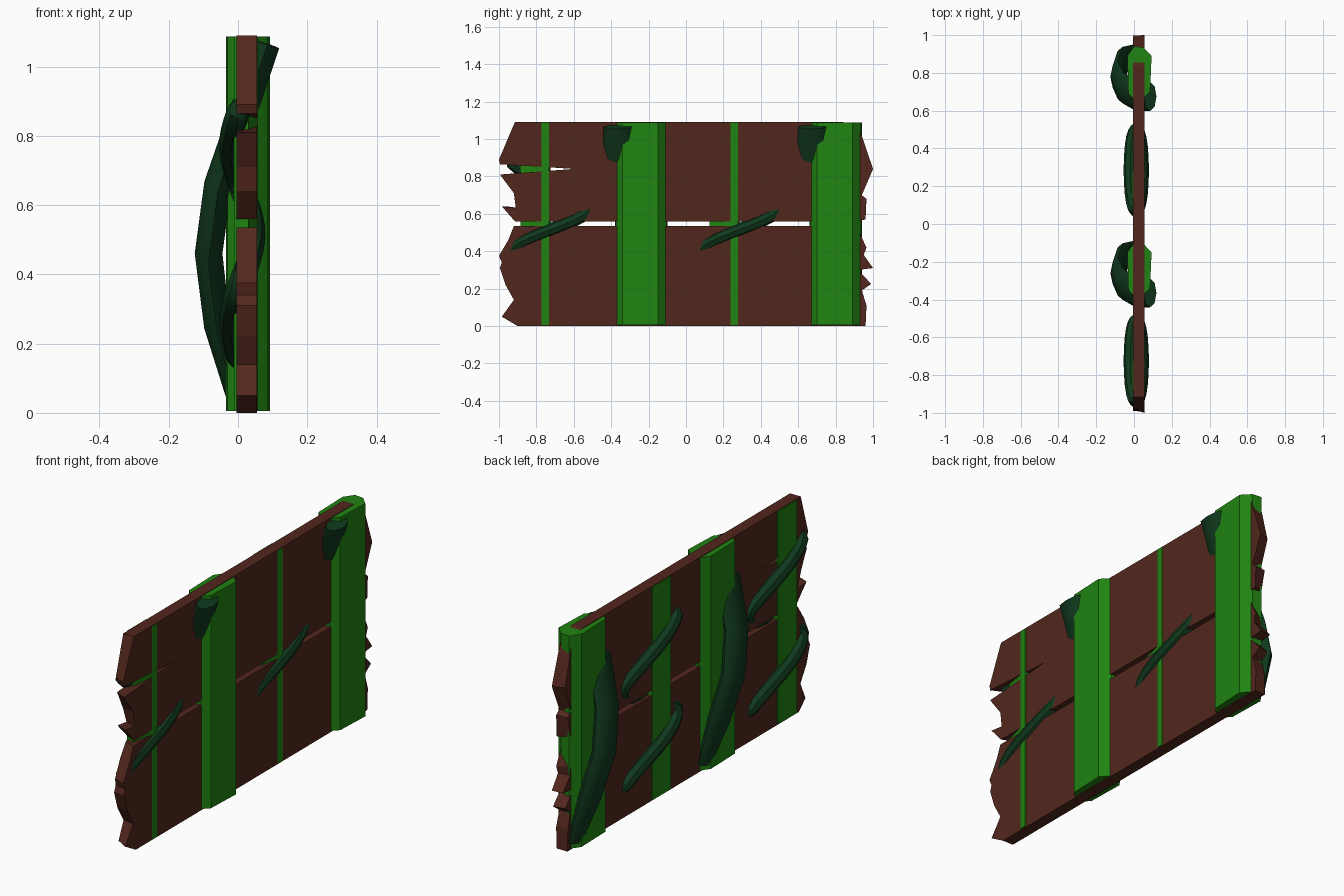
import bpy, bmesh, random
from math import sin, cos, pi, radians
from mathutils import Vector

if "Cube" in bpy.data.objects:
    bpy.data.objects.remove(bpy.data.objects["Cube"])

random.seed(4)


def material(name, rgb):
    m = bpy.data.materials.new(name)
    m.diffuse_color = (*rgb, 1)
    m.use_nodes = True
    m.node_tree.nodes["Principled BSDF"].inputs["Base Color"].default_value = m.diffuse_color
    return m


WOOD = material("dark_wood", (0.085, 0.02, 0.012))
STEM = material("green_stem", (0.014, 0.23, 0.006))
VINE = material("dark_vine", (0.005, 0.04, 0.012))


def add_object(name, rings, mat, smooth=False):
    """Skin a list of matching closed rings and cap both ends."""
    bm = bmesh.new()
    loops = [[bm.verts.new(p) for p in ring] for ring in rings]
    n = len(loops[0])
    for a, b in zip(loops, loops[1:]):
        for i in range(n):
            j = (i + 1) % n
            bm.faces.new((a[i], a[j], b[j], b[i]))
    bm.faces.new(loops[0][::-1])
    bm.faces.new(loops[-1])
    bmesh.ops.recalc_face_normals(bm, faces=bm.faces)
    me = bpy.data.meshes.new(name)
    bm.to_mesh(me)
    bm.free()
    me.materials.append(mat)
    ob = bpy.data.objects.new(name, me)
    bpy.context.collection.objects.link(ob)
    if smooth:
        bpy.context.view_layer.objects.active = ob
        ob.select_set(True)
        bpy.ops.object.shade_smooth_by_angle(angle=radians(40))
        ob.select_set(False)
    return ob


def plank(name, outline):
    # the splintered ends differ a little between the two faces
    near = [(0.055, y, z) for y, z in outline]
    far = []
    for y, z in outline:
        chip = random.uniform(0, 0.035) if abs(y) > 0.9 and 0.02 < z < 1.07 else 0
        far.append((-0.005, y - chip * (1 if y > 0 else -1), z))
    add_object(name, [far, near], WOOD)


def upright(name, section, y0):
    add_object(name, [[(x, y0 + y, z) for x, y in section] for z in (0.005, 1.087)], STEM)


def tube(name, path, rx, ry, sides=8, taper=()):
    """Tube with separate thickness in x and across; ends scaled by taper."""
    pts = [Vector(p) for p in path]
    rings = []
    for i, p in enumerate(pts):
        t = (pts[min(i + 1, len(pts) - 1)] - pts[max(i - 1, 0)]).normalized()
        u = (Vector((1, 0, 0)) - t * t.x).normalized()
        v = t.cross(u)
        s = taper[i] if taper else 1
        rings.append([p + u * rx * s * cos(2 * pi * k / sides)
                      + v * ry * s * sin(2 * pi * k / sides) for k in range(sides)])
    add_object(name, rings, VINE, True)


# Two planks with broken ends; the upper one is split on its left end
plank("lower_plank", [
    (-0.90, 0), (0.96, 0), (0.965, 0.11), (0.94, 0.19), (0.99, 0.225), (0.92, 0.30),
    (1.0, 0.31), (0.95, 0.38), (0.965, 0.42), (0.91, 0.535), (-0.92, 0.535),
    (-0.95, 0.46), (-1.0, 0.375), (-0.985, 0.34), (-0.995, 0.31), (-0.965, 0.22),
    (-0.92, 0.14), (-0.985, 0.05)])
plank("upper_plank", [
    (-0.915, 0.56), (0.91, 0.56), (0.96, 0.57), (0.965, 0.68), (0.94, 0.70),
    (1.0, 0.84), (0.92, 1.075), (0.84, 1.09), (-0.915, 1.09), (-1.0, 0.89),
    (-0.995, 0.865), (-0.6, 0.84), (-0.995, 0.81), (-0.92, 0.71), (-0.91, 0.63),
    (-0.985, 0.64)])

# Thick posts enclosing the planks, each with a bowed vine passing through
POST = [(0.0, -0.14), (0.05, -0.135), (0.085, -0.10), (0.093, 0.09), (0.05, 0.135),
        (0.0, 0.14), (-0.035, 0.09), (-0.03, -0.11)]
BOW = [(-0.005, 0.10, 0.03), (-0.06, 0.06, 0.25), (-0.085, -0.02, 0.46),
       (-0.058, -0.08, 0.66), (0.015, -0.12, 0.87), (0.085, -0.125, 1.065)]
for label, y0 in (("left", -0.24), ("right", 0.80)):
    upright(label + "_post", POST, y0)
    tube(label + "_bowed_vine", [(x, y0 + y, z) for x, y, z in BOW], 0.04, 0.085,
         taper=(0.6, 0.95, 1, 1, 1, 0.9))

# Flush slats, wide on one face and a thin line on the other, with spiral vines
SLAT = [(-0.011, -0.13), (-0.011, 0.02), (0.058, 0.012), (0.058, -0.013), (0.03, -0.14)]
STEPS = 30
for label, y0, yc in (("left", -0.745, -0.725), ("right", 0.265, 0.285)):
    upright(label + "_slat", SLAT, y0)
    turns = [3 * pi * i / STEPS for i in range(STEPS + 1)]
    path = [(0.012 - 0.032 * sin(a), yc + 0.215 * cos(a), 0.1325 + 0.51 * a / (2 * pi))
            for a in turns]
    tube(label + "_spiral_vine", path, 0.035, 0.035,
         taper=[0.6] + [1] * (STEPS - 1) + [0.6])
